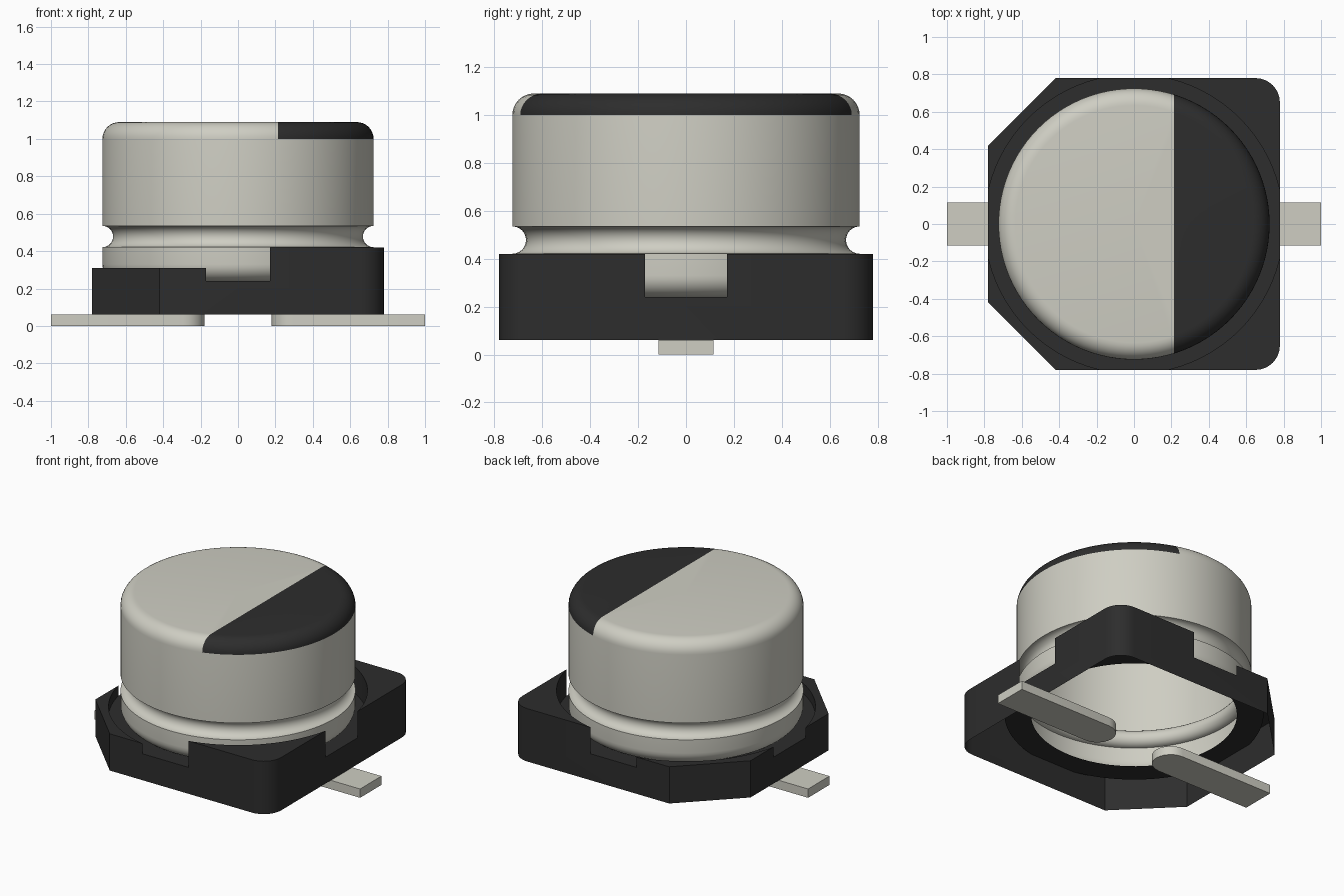
import bpy, bmesh, math
from mathutils import Vector

old = bpy.data.objects.get("Cube")
if old:
    bpy.data.objects.remove(old, do_unlink=True)


def material(name, rgb, metallic=0.0):
    m = bpy.data.materials.new(name)
    m.use_nodes = True
    m.diffuse_color = (*rgb, 1)
    m.node_tree.nodes["Principled BSDF"].inputs["Base Color"].default_value = (*rgb, 1)
    return m


METAL = material("light metal", (0.62, 0.615, 0.545))
BLACK = material("black plastic", (0.026, 0.026, 0.026))


def add_object(name, bm, *mats):
    mesh = bpy.data.meshes.new(name)
    bm.to_mesh(mesh)
    bm.free()
    ob = bpy.data.objects.new(name, mesh)
    bpy.context.collection.objects.link(ob)
    for m in mats:
        mesh.materials.append(m)
    return ob


def smooth(ob, angle=30):
    bpy.ops.object.select_all(action="DESELECT")
    ob.select_set(True)
    bpy.context.view_layer.objects.active = ob
    bpy.ops.object.shade_smooth_by_angle(angle=math.radians(angle))


def arc(cx, cy, r, a0, a1, n):
    angles = [math.radians(a0 + (a1 - a0) * i / n) for i in range(n + 1)]
    return [(cx + r * math.cos(a), cy + r * math.sin(a)) for a in angles]


def prism(points, z0, z1):
    """Extrude a flat outline between two heights."""
    bm = bmesh.new()
    face = bm.faces.new([bm.verts.new((x, y, z0)) for x, y in points])
    ext = bmesh.ops.extrude_face_region(bm, geom=[face])
    top = [v for v in ext["geom"] if isinstance(v, bmesh.types.BMVert)]
    bmesh.ops.translate(bm, verts=top, vec=(0, 0, z1 - z0))
    bmesh.ops.recalc_face_normals(bm, faces=bm.faces)
    return bm


def cut(ob, bm):
    """Subtract a temporary solid from an object."""
    cutter = add_object("cutter", bm)
    cutter.hide_render = True
    mod = ob.modifiers.new("cut", "BOOLEAN")
    mod.operation, mod.solver, mod.object = "DIFFERENCE", "EXACT", cutter
    bpy.context.view_layer.objects.active = ob
    bpy.ops.object.modifier_apply(modifier=mod.name)
    bpy.data.objects.remove(cutter, do_unlink=True)


# Can: lathed cup, open below, with a rolled groove and rounded rims
R, TOP, LOW, FIL = 0.725, 1.09, 0.24, 0.09
profile = (arc(R - FIL, LOW + FIL, FIL, -90, 0, 8)
           + arc(R, 0.478, 0.057, 270, 90, 12)
           + arc(R - FIL, TOP - FIL, FIL, 0, 90, 8) + [(0, TOP)])
bm = bmesh.new()
verts = [bm.verts.new((r, 0, z)) for r, z in profile]
edges = [bm.edges.new(p) for p in zip(verts, verts[1:])]
bmesh.ops.spin(bm, geom=verts + edges, cent=(0, 0, 0), axis=(0, 0, 1),
               angle=math.tau, steps=96)
bmesh.ops.remove_doubles(bm, verts=bm.verts, dist=1e-4)
bmesh.ops.recalc_face_normals(bm, faces=bm.faces)
if max(bm.faces, key=lambda f: f.calc_center_median().z).normal.z < 0:
    bmesh.ops.reverse_faces(bm, faces=bm.faces)

# Polarity mark: split the top and its rounded rim along a straight line
MARK_X = 0.215
cap = [f for f in bm.faces if all(v.co.z > TOP - FIL - 1e-3 for v in f.verts)]
geom = list({g for f in cap for g in (*f.verts, *f.edges)}) + cap
bmesh.ops.bisect_plane(bm, geom=geom, dist=1e-5,
                       plane_co=Vector((MARK_X, 0, 0)), plane_no=Vector((1, 0, 0)))
for f in bm.faces:
    c = f.calc_center_median()
    f.material_index = int(c.x > MARK_X and c.z > TOP - FIL + 1e-4)
smooth(add_object("can", bm, METAL, BLACK))

# Base: block with two chamfered and two rounded corners
H, C, CR = 0.78, 0.42, 0.13
outline = ([(-H, C), (-H, -C), (-C, -H)]
           + arc(H - CR, -H + CR, CR, -90, 0, 8)
           + arc(H - CR, H - CR, CR, 0, 90, 8) + [(-C, H)])
base = add_object("base", prism(outline, 0.06, 0.42), BLACK)
# Lower half of the rim, round seat that breaks through the walls, centre hole
HOLE = R - FIL
cut(base, prism([(-1, -1), (0, -1), (0, 1), (-1, 1)], 0.31, 0.6))
cut(base, prism(arc(0, 0, 0.799, 0, 360, 96)[:-1], LOW, 0.7))
cut(base, prism(arc(0, 0, HOLE, 0, 360, 96)[:-1], -0.1, 0.5))

# Hollow the underside so that only the thin shell remains
bm = bmesh.new()
bm.from_mesh(base.data)
gone = []
for f in bm.faces:
    under = f.normal.z < -0.9
    bore = abs(f.normal.z) < 0.1 and all(v.co.xy.length < HOLE + 0.01 for v in f.verts)
    if under or bore:
        gone.append(f)
bmesh.ops.delete(bm, geom=gone, context="FACES")
bm.to_mesh(base.data)
bm.free()
smooth(base)

# Leads: flat tabs with a rounded inner end
W = 0.115
for side, name in ((1, "left_lead"), (-1, "right_lead")):
    tab = [(1, -W), (1, W)] + arc(0.18 + W, 0, W, 90, 270, 12)
    smooth(add_object(name, prism([(side * x, y) for x, y in tab], 0, 0.06), METAL))
